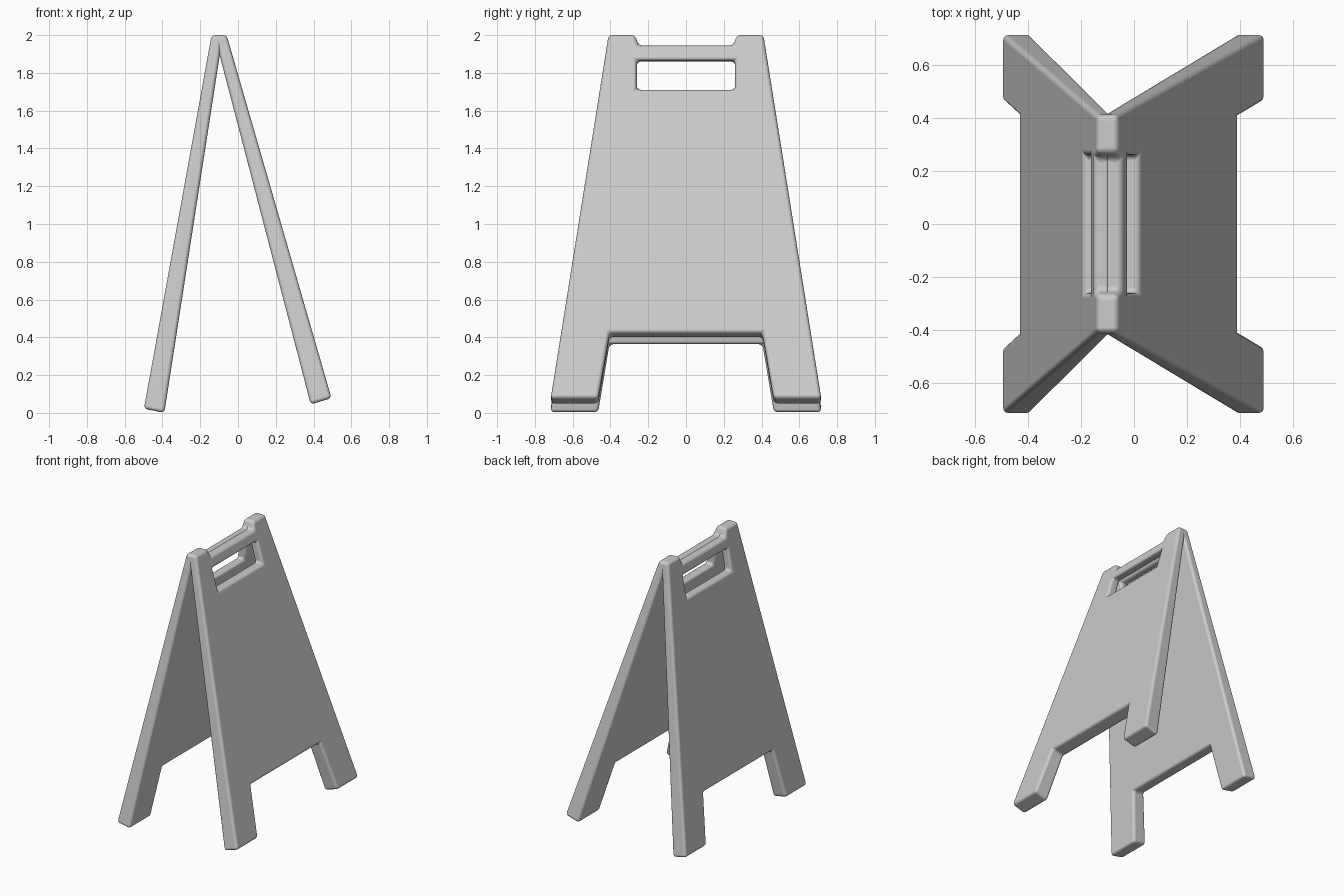
import bpy, bmesh
from mathutils import Vector

if "Cube" in bpy.data.objects:
    bpy.data.objects.remove(bpy.data.objects["Cube"])

# Panel rows, bottom to top: (fraction along panel, inner half width)
ROWS = [(0.0, 0.465), (0.18, 0.405), (0.85, 0.26),
        (0.93, 0.26), (0.971, 0.25), (1.0, 0.27)]
FILLED = {1, 3}  # rows whose centre is solid: board and handle bar


def panel(name, outer, inner):
    """Tapered board; outer/inner are (bottom, top) points in x, z."""
    bm = bmesh.new()
    layers = []
    for bottom, top in (outer, inner):
        grid = []
        for t, w in ROWS:
            p = Vector(bottom).lerp(Vector(top), t)
            edge = 0.717 - 0.307 * t
            grid.append([bm.verts.new((p.x, y, p.y)) for y in (-edge, -w, w, edge)])
        layers.append(grid)
    a, b = layers

    def solid(r, c):
        return 0 <= r < 5 and 0 <= c < 3 and (c != 1 or r in FILLED)

    for r in range(5):
        for c in range(3):
            if not solid(r, c):
                continue
            # Broad faces, then the walls along every open side
            for g in (a, b):
                bm.faces.new((g[r][c], g[r][c+1], g[r+1][c+1], g[r+1][c]))
            for dr, dc, p, q in ((-1, 0, (r, c), (r, c+1)),
                                 (1, 0, (r+1, c), (r+1, c+1)),
                                 (0, -1, (r, c), (r+1, c)),
                                 (0, 1, (r, c+1), (r+1, c+1))):
                if not solid(r + dr, c + dc):
                    bm.faces.new((a[p[0]][p[1]], a[q[0]][q[1]],
                                  b[q[0]][q[1]], b[p[0]][p[1]]))
    bmesh.ops.recalc_face_normals(bm, faces=bm.faces)
    mesh = bpy.data.meshes.new(name)
    bm.to_mesh(mesh)
    bm.free()
    ob = bpy.data.objects.new(name, mesh)
    bpy.context.collection.objects.link(ob)

    # Soft moulded edges
    bev = ob.modifiers.new("soft_edges", 'BEVEL')
    bev.width = 0.02
    bev.segments = 3
    bev.limit_method = 'ANGLE'
    bev.angle_limit = 0.5
    bev.harden_normals = True
    mesh.shade_smooth()
    return ob


# Two boards leaning together at the top
panel("left_board", ((-0.498, 0.022), (-0.14, 2.0)), ((-0.39, 0.0), (-0.08, 2.0)))
panel("right_board", ((0.495, 0.078), (-0.06, 2.0)), ((0.385, 0.045), (-0.125, 2.0)))
